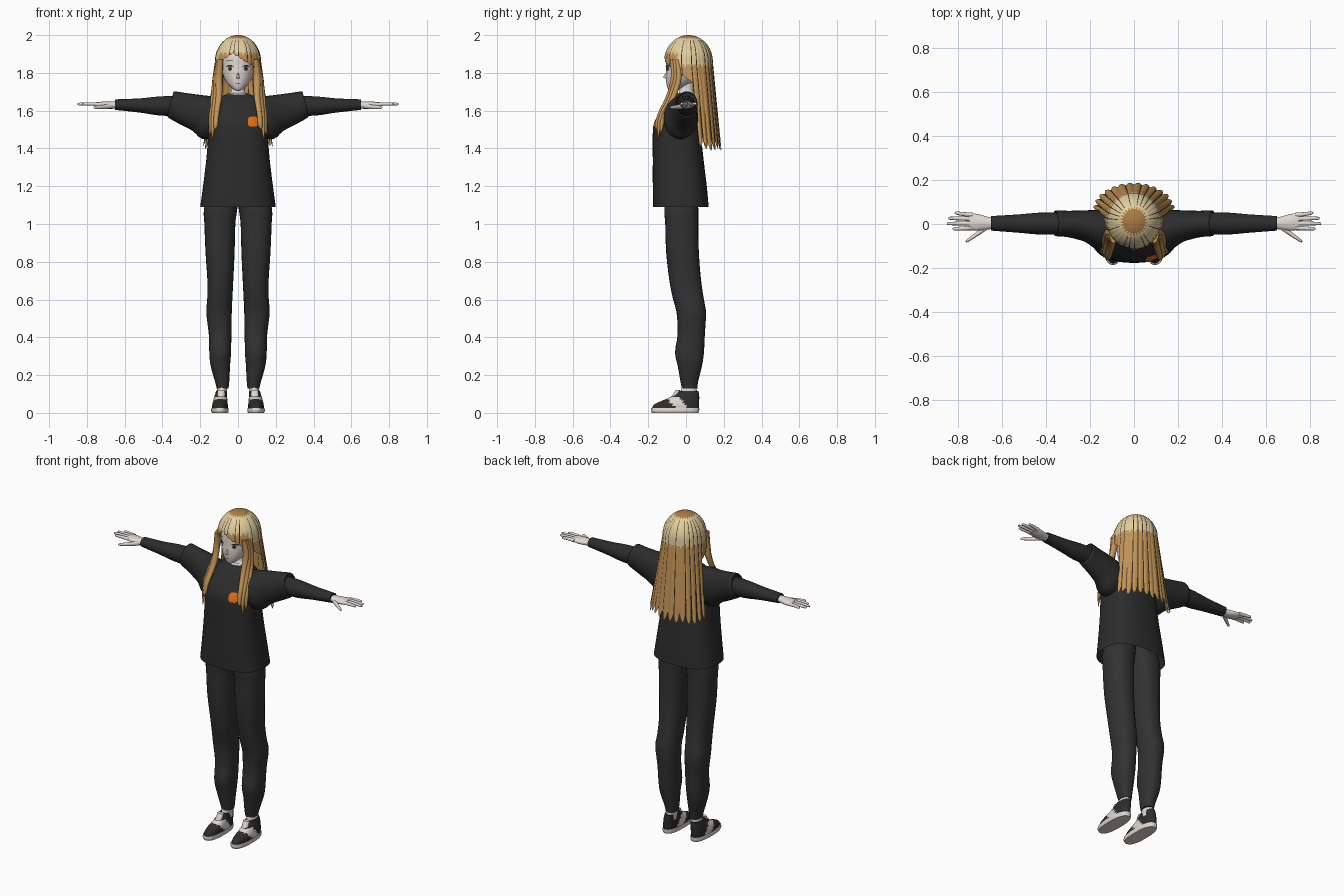
import bpy, bmesh, math, random
from mathutils import Vector
from mathutils.bvhtree import BVHTree

random.seed(4)
if "Cube" in bpy.data.objects:
    bpy.data.objects.remove(bpy.data.objects["Cube"])


def material(name, r, g, b):
    m = bpy.data.materials.new(name)
    m.use_nodes = True
    lin = [((c / 255 + 0.055) / 1.055) ** 2.4 for c in (r, g, b)] + [1]
    m.diffuse_color = lin
    m.node_tree.nodes["Principled BSDF"].inputs["Base Color"].default_value = lin
    return m


BLACK = material("shirt black", 44, 44, 44)
CHARCOAL = material("trouser charcoal", 50, 50, 51)
SKIN = material("pale skin", 226, 216, 212)
WHITE = material("off white", 222, 214, 208)
GOLD = material("hair gold", 194, 148, 86)
LIGHT = material("hair light band", 226, 206, 158)
CROWN = material("hair crown", 172, 124, 68)
LINE = material("dark line", 52, 38, 28)
ORANGE = material("badge orange", 232, 112, 16)
IRIS = material("iris grey", 96, 88, 88)


def finish(name, bm, mats, mirror=False, paint=None, angle=50):
    bmesh.ops.remove_doubles(bm, verts=bm.verts[:], dist=0.00005)
    bmesh.ops.recalc_face_normals(bm, faces=bm.faces[:])
    if paint:
        for f in bm.faces:
            f.material_index = paint(f.calc_center_median())
    mesh = bpy.data.meshes.new(name)
    bm.to_mesh(mesh)
    bm.free()
    ob = bpy.data.objects.new(name, mesh)
    bpy.context.collection.objects.link(ob)
    for m in mats:
        mesh.materials.append(m)
    if mirror:
        ob.modifiers.new("mirror", "MIRROR").use_mirror_merge = False
    bpy.ops.object.select_all(action="DESELECT")
    ob.select_set(True)
    bpy.context.view_layer.objects.active = ob
    bpy.ops.object.shade_smooth_by_angle(angle=math.radians(angle))
    return ob


def spline(rows, steps):
    """Smoothly fill in between the given rows."""
    out = []
    for i in range(len(rows) - 1):
        p0, p1, p2 = rows[max(i - 1, 0)], rows[i], rows[i + 1]
        p3 = rows[min(i + 2, len(rows) - 1)]
        for s in range(steps):
            t = s / steps
            out.append([b + 0.5 * t * (c - a + t * (2 * a - 5 * b + 4 * c - d + t * (3 * (b - c) + d - a)))
                        for a, b, c, d in zip(p0, p1, p2, p3)])
    return out + [list(rows[-1])]


def loft(name, rows, mats, axis="z", n=28, power=2.0, steps=3, mirror=False,
         caps=(True, True), paint=None, tilt=0.0):
    """Rows are (position, a_min, a_max, b_min, b_max) along the axis."""
    bm = bmesh.new()
    rings = []
    for t, a0, a1, b0, b1 in spline(rows, steps):
        ring = []
        for k in range(n):
            w = math.tau * k / n
            c, s = math.cos(w), math.sin(w)
            da = math.copysign(abs(c) ** (2 / power), c) * (a1 - a0) / 2
            db = math.copysign(abs(s) ** (2 / power), s) * (b1 - b0) / 2
            a, b = (a0 + a1) / 2 + da, (b0 + b1) / 2 + db
            ring.append(bm.verts.new((a, b, t) if axis == "z" else (t - tilt * db, a, b)))
        rings.append(ring)
    for r, q in zip(rings, rings[1:]):
        for k in range(n):
            j = (k + 1) % n
            bm.faces.new((r[k], r[j], q[j], q[k]))
    for use, ring in zip(caps, (rings[0], rings[-1])):
        if use:
            bm.faces.new(ring)
    return finish(name, bm, mats, mirror, paint)


def strand(name, path, mat, axis, flat=1.0, n=10):
    """Path points are (position, a, b, radius)."""
    rows = [(t, a - r, a + r, b - r * flat, b + r * flat) for t, a, b, r in path]
    return loft(name, rows, [mat], axis, n=n, mirror=True)


def decal(name, target, points, mat, mirror=False, lift=0.002):
    """Thin plate of a given outline laid on the front of the target."""
    tree = BVHTree.FromPolygons([v.co for v in target.data.vertices],
                                [p.vertices for p in target.data.polygons])
    bm = bmesh.new()
    cx = sum(p[0] for p in points) / len(points)
    cz = sum(p[1] for p in points) / len(points)

    def drop(x, z):
        hit = tree.ray_cast(Vector((x, -1, z)), Vector((0, 1, 0)))[0]
        return bm.verts.new((x, hit.y - lift, z))
    rings = [[drop(cx + (x - cx) * s, cz + (z - cz) * s) for x, z in points] for s in (0.05, 0.5, 1)]
    bm.faces.new(rings[0])
    for r, q in zip(rings, rings[1:]):
        for k in range(len(r)):
            j = (k + 1) % len(r)
            bm.faces.new((r[k], r[j], q[j], q[k]))
    return finish(name, bm, [mat], mirror)


def oval(cx, cz, rx, rz, n=16, power=2.0):
    pts = []
    for k in range(n):
        c, s = math.cos(math.tau * k / n), math.sin(math.tau * k / n)
        pts.append((cx + rx * math.copysign(abs(c) ** (2 / power), c),
                    cz + rz * math.copysign(abs(s) ** (2 / power), s)))
    return pts


# Shirt: boxy body, wide short sleeves and narrow undersleeves
body = [(1.09, .2, -.175, .12), (1.2, .185, -.176, .11), (1.35, .167, -.176, .092),
        (1.48, .157, -.176, .078), (1.54, .15, -.167, .072), (1.6, .142, -.13, .07),
        (1.65, .125, -.092, .066), (1.675, .09, -.07, .06), (1.685, .066, -.056, .052)]
shirt = loft("shirt_body", [(z, -h, h, f, b) for z, h, f, b in body], [BLACK],
             n=48, power=2.6, caps=(False, True))
loft("shirt_sleeves", [(.09, -.11, .06, 1.46, 1.66), (.16, -.118, .064, 1.45, 1.675),
     (.22, -.082, .062, 1.495, 1.683), (.3, -.06, .06, 1.535, 1.694),
     (.355, -.055, .062, 1.566, 1.702), (.35, -.045, .05, 1.58, 1.69)],
     [BLACK], "x", tilt=.25, mirror=True)
loft("undersleeves", [(.3, -.045, .05, 1.57, 1.68), (.42, -.048, .052, 1.575, 1.675),
     (.52, -.04, .044, 1.59, 1.665), (.65, -.03, .036, 1.604, 1.66)],
     [BLACK], "x", mirror=True)
decal("chest_badge", shirt, oval(.079, 1.542, .027, .027, 20, 3.2), ORANGE, lift=.004)

# Hands
loft("palms", [(.63, -.02, .026, 1.612, 1.65), (.67, -.026, .034, 1.61, 1.648),
     (.71, -.03, .045, 1.612, 1.648), (.75, -.026, .05, 1.622, 1.645)],
     [SKIN], "x", n=20, mirror=True)
for label, y, tip_x, tip_y in (("index", -.018, .825, -.022), ("middle", .003, .85, .002),
                               ("ring", .023, .843, .026), ("little", .041, .815, .05)):
    strand(label + "_fingers", [(.735, y, 1.633, .0105), (.78, (y + tip_y) / 2, 1.636, .009),
           (tip_x - .008, tip_y, 1.635, .007), (tip_x, tip_y, 1.634, .002)], SKIN, "x")
strand("thumbs", [(.665, -.01, 1.625, .014), (.71, -.043, 1.62, .012),
       (.755, -.074, 1.617, .008), (.765, -.08, 1.617, .002)], SKIN, "x")

# Trousers
loft("trouser_legs", [(1.2, -.01, .15, -.1, .06), (1.08, .004, .18, -.115, .065),
     (1., .014, .178, -.11, .065), (.85, .018, .172, -.105, .068), (.7, .025, .162, -.088, .08),
     (.6, .03, .163, -.068, .095), (.53, .033, .168, -.05, .106), (.42, .035, .155, -.044, .1),
     (.32, .037, .152, -.058, .095), (.25, .042, .145, -.044, .085),
     (.17, .046, .123, -.03, .065), (.13, .05, .113, -.022, .06)],
     [CHARCOAL], power=2.3, mirror=True)

# Shoes and socks
loft("socks", [(.08, .058, .116, -.035, .06), (.145, .058, .11, -.02, .055)], [WHITE], mirror=True)
loft("shoe_soles", [(0, .052, .138, -.18, .066), (.012, .049, .142, -.186, .07),
     (.026, .05, .14, -.184, .07)], [WHITE], power=2.5, n=36, mirror=True)


def shoe_paint(c):
    side_panel = abs(c.y + .035 + (c.z - .04) * .9) < .035 and c.z < .085
    return 1 if side_panel else 0


loft("shoe_uppers", [(.024, .053, .137, -.18, .068), (.045, .054, .136, -.168, .07),
     (.065, .056, .132, -.125, .07), (.09, .058, .124, -.07, .07), (.115, .06, .116, -.04, .066)],
     [BLACK, WHITE], power=2.3, n=44, steps=5, mirror=True, paint=shoe_paint)
loft("shoe_tongues", [(.085, .07, .11, -.078, -.04), (.12, .068, .108, -.056, -.03)],
     [WHITE], n=14, mirror=True)

# Neck and head
loft("neck", [(1.66, -.06, .06, -.062, .045), (1.69, -.06, .06, -.052, .045),
     (1.7, -.038, .038, -.035, .04), (1.78, -.036, .036, -.03, .04)], [SKIN])
skull = [(1.705, .01, -.086, -.06), (1.715, .028, -.096, -.03), (1.745, .058, -.104, .03),
         (1.785, .078, -.107, .075), (1.83, .088, -.105, .1), (1.9, .09, -.1, .1),
         (1.96, .06, -.065, .07)]
head = loft("head", [(z, -h, h, f, b) for z, h, f, b in skull], [SKIN], n=40)
loft("nose", [(1.77, -.007, .007, -.112, -.095), (1.778, -.007, .007, -.12, -.095),
     (1.8, -.004, .004, -.108, -.095)], [SKIN], n=12)

# Painted face
decal("eye_whites", head, oval(.043, 1.823, .02, .014), WHITE, True)
decal("irises", head, oval(.042, 1.823, .011, .014), IRIS, True, .004)
decal("pupils", head, oval(.042, 1.824, .005, .008), LINE, True, .006)
decal("upper_lashes", head, [(.02, 1.832), (.034, 1.842), (.052, 1.842), (.068, 1.83),
      (.052, 1.836), (.034, 1.836)], LINE, True, .006)
decal("eyebrows", head, oval(.044, 1.864, .018, .002), LINE, True, .003)
decal("mouth", head, oval(0, 1.745, .011, .0018), LINE, False, .003)

# Hair: one sheet combed from the crown, cut to length by direction
COLS, LOCK = 180, 6
jitter = [random.uniform(-.014, .014) for _ in range(COLS)]


def column(k):
    """Angle from the front, position within its lock, and lower end."""
    deg = (k % COLS) * 360 / COLS - 180
    u = (k % LOCK) / LOCK
    point = abs(2 * u - 1)
    part = abs(deg + 14)
    if abs(deg) < 48:
        end = 1.9 - .0013 * part + .008 * point
    elif abs(deg) < 98:
        end = 1.83 - .0017 * (abs(deg) - 48)
    else:
        end = 1.4 + .045 * point ** 2 + jitter[k % COLS // LOCK]
    return math.radians(deg), u, end


def hair_point(phi, u, z):
    f = max(0, (1.86 - z) / .46)
    cap = math.sqrt(max(0, 1 - ((z - 1.86) / .14) ** 2)) if z > 1.86 else 1
    ridge = 1 + (.012 + .04 * min(f, 1)) * 4 * u * (1 - u)
    return (math.sin(phi) * (.121 + .06 * f) * cap * ridge,
            .013 + .04 * f - math.cos(phi) * .128 * cap * ridge, z)


levels = [1.86 + .14 * math.cos(math.radians(a)) for a in range(0, 90, 5)]
levels += [1.86 - .015 * i for i in range(34)]
bm = bmesh.new()
grid = []
for k in range(COLS):
    phi, u, end = column(k)
    grid.append([bm.verts.new(hair_point(phi, u, max(z, end))) for z in levels])
for k in range(COLS):
    j = (k + 1) % COLS
    low = min(column(k)[2], column(j)[2])
    streak = k % LOCK == 0 and jitter[k] > -.004
    for i in range(len(levels) - 1):
        if levels[i] <= low:
            break
        f = bm.faces.new((grid[k][i], grid[j][i], grid[j][i + 1], grid[k][i + 1]))
        z = levels[i + 1]
        front = math.cos(column(k)[0]) > .5
        wave = .008 * math.sin(k * .9)
        if z > 1.982 + wave * .6:
            f.material_index = 2
        elif z > (1.9 if front else 1.835) + wave:
            f.material_index = 1
        if streak and z < 1.97:
            f.material_index = 3
finish("hair", bm, [GOLD, LIGHT, CROWN, LINE], angle=60)

# Long side locks falling over the chest
for i, (dx, dy, tip) in enumerate(((0, 0, 1.44), (-.014, -.012, 1.5), (.012, .014, 1.47))):
    strand("side_lock_" + str(i + 1), [(1.87, .096 + dx * .3, -.062 + dy, .014),
           (1.78, .108 + dx * .5, -.052 + dy, .019), (1.68, .115 + dx, -.078 + dy, .017),
           (1.58, .128 + dx, -.128 + dy, .014), (1.52, .132 + dx, -.143 + dy, .011),
           (tip, .138 + dx, -.148 + dy, .002)], GOLD, "z", flat=.9)
